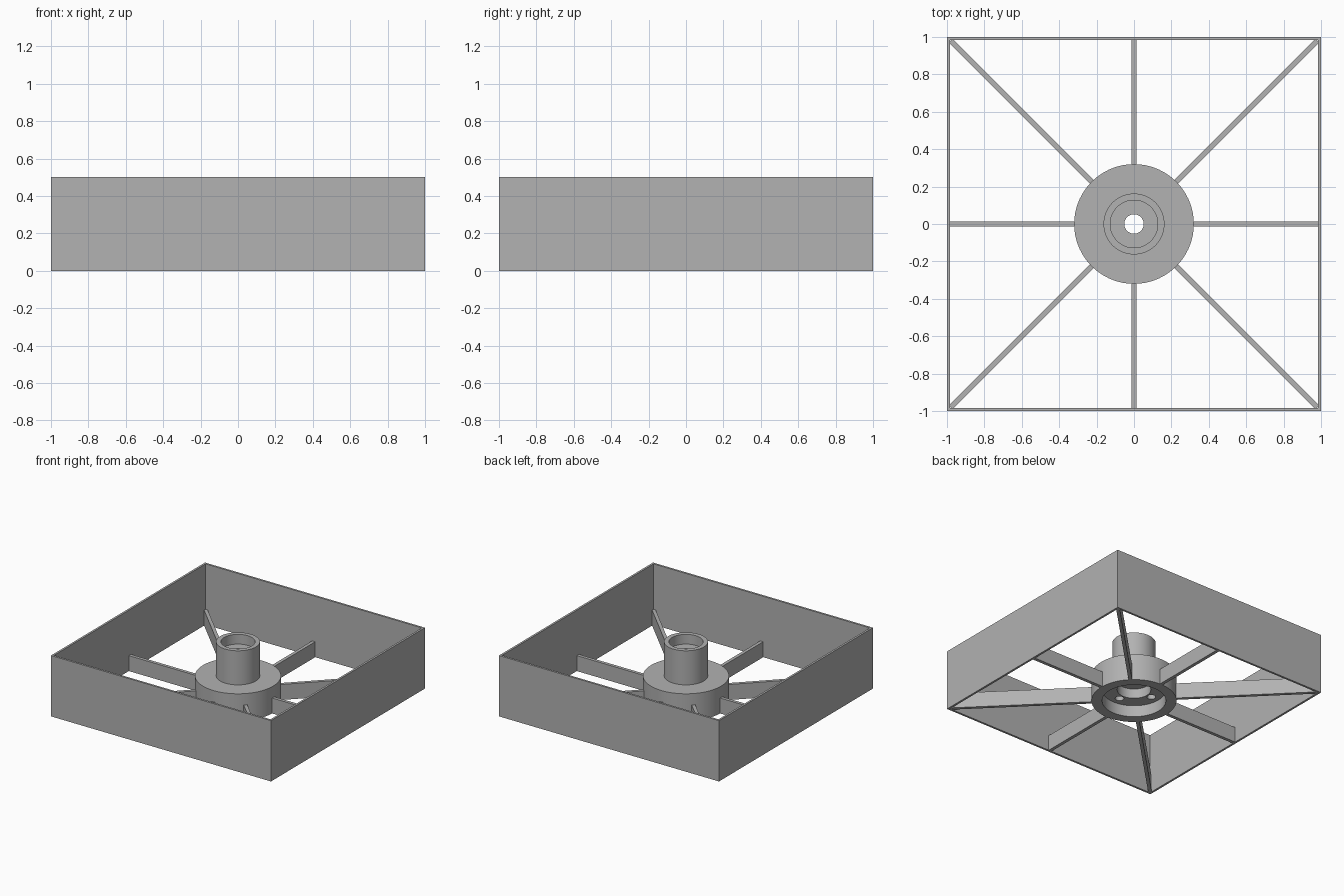
import bpy
import bmesh
from math import pi, cos, sin, sqrt, radians
from mathutils import Matrix

cube = bpy.data.objects.get("Cube")
if cube:
    bpy.data.objects.remove(cube, do_unlink=True)

GREY = (0.445, 0.445, 0.445, 1)
grey = bpy.data.materials.new("plain grey")
grey.use_nodes = True
grey.diffuse_color = GREY
grey.node_tree.nodes["Principled BSDF"].inputs["Base Color"].default_value = GREY


def add_object(name, bm):
    bmesh.ops.recalc_face_normals(bm, faces=bm.faces)
    mesh = bpy.data.meshes.new(name)
    bm.to_mesh(mesh)
    bm.free()
    mesh.materials.append(grey)
    obj = bpy.data.objects.new(name, mesh)
    bpy.context.collection.objects.link(obj)
    return obj


def lathe(bm, profile, steps=72):
    """Spin a closed (radius, height) profile around z."""
    rings = [[bm.verts.new((r * cos(2 * pi * i / steps), r * sin(2 * pi * i / steps), z))
              for r, z in profile] for i in range(steps)]
    n = len(profile)
    for i, ring in enumerate(rings):
        nxt = rings[(i + 1) % steps]
        for j in range(n):
            k = (j + 1) % n
            bm.faces.new((ring[j], nxt[j], nxt[k], ring[k]))


# Square outer frame, open at top and bottom
HEIGHT, WALL = 0.5, 0.017
bm = bmesh.new()
loops = [[bm.verts.new((sx * h, sy * h, z)) for sx, sy in ((-1, -1), (1, -1), (1, 1), (-1, 1))]
         for h, z in ((1, 0), (1, HEIGHT), (1 - WALL, HEIGHT), (1 - WALL, 0))]
for a in range(4):
    b = (a + 1) % 4
    for i in range(4):
        j = (i + 1) % 4
        bm.faces.new((loops[a][i], loops[a][j], loops[b][j], loops[b][i]))
add_object("outer_frame", bm)

# Hub: flange, neck tube, bearing pockets and stepped bore
FLANGE, FLOOR, POCKET = 0.22, 0.095, 0.08
bm = bmesh.new()
lathe(bm, [(0.32, 0), (0.32, FLANGE), (0.163, FLANGE), (0.163, HEIGHT),
           (0.127, HEIGHT), (0.127, HEIGHT - POCKET), (0.052, HEIGHT - POCKET),
           (0.052, FLOOR + POCKET), (0.127, FLOOR + POCKET), (0.127, FLOOR),
           (0.24, FLOOR), (0.24, 0)])
hub = add_object("hub", bm)

# Blind screw holes in the recess floor
bm = bmesh.new()
for i in range(4):
    a = i * pi / 2
    bmesh.ops.create_cone(bm, cap_ends=True, segments=24, radius1=0.033, radius2=0.033, depth=0.14,
                          matrix=Matrix.Translation((0.17 * cos(a), 0.17 * sin(a), FLOOR)))
cutter = add_object("screw_hole_cutter", bm)
cutter.hide_render = True
cut = hub.modifiers.new("screw holes", "BOOLEAN")
cut.operation = "DIFFERENCE"
cut.solver = "EXACT"
cut.object = cutter
bpy.ops.object.select_all(action="DESELECT")
bpy.context.view_layer.objects.active = hub
hub.select_set(True)
bpy.ops.object.modifier_apply(modifier=cut.name)
bpy.data.objects.remove(cutter, do_unlink=True)
bpy.ops.object.shade_smooth_by_angle(angle=radians(30))

# Eight spokes from the hub to the wall centres and corners
SPOKE_HEIGHT, SPOKE_WIDTH, START = 0.127, 0.027, 0.3
for i in range(8):
    end = 0.99 if i % 2 == 0 else 0.98 * sqrt(2)
    bm = bmesh.new()
    shape = (Matrix.Rotation(i * pi / 4, 4, "Z")
             @ Matrix.Translation(((START + end) / 2, 0, SPOKE_HEIGHT / 2))
             @ Matrix.Diagonal((end - START, SPOKE_WIDTH, SPOKE_HEIGHT, 1)))
    bmesh.ops.create_cube(bm, size=1, matrix=shape)
    add_object(f"spoke_{i + 1}", bm)
